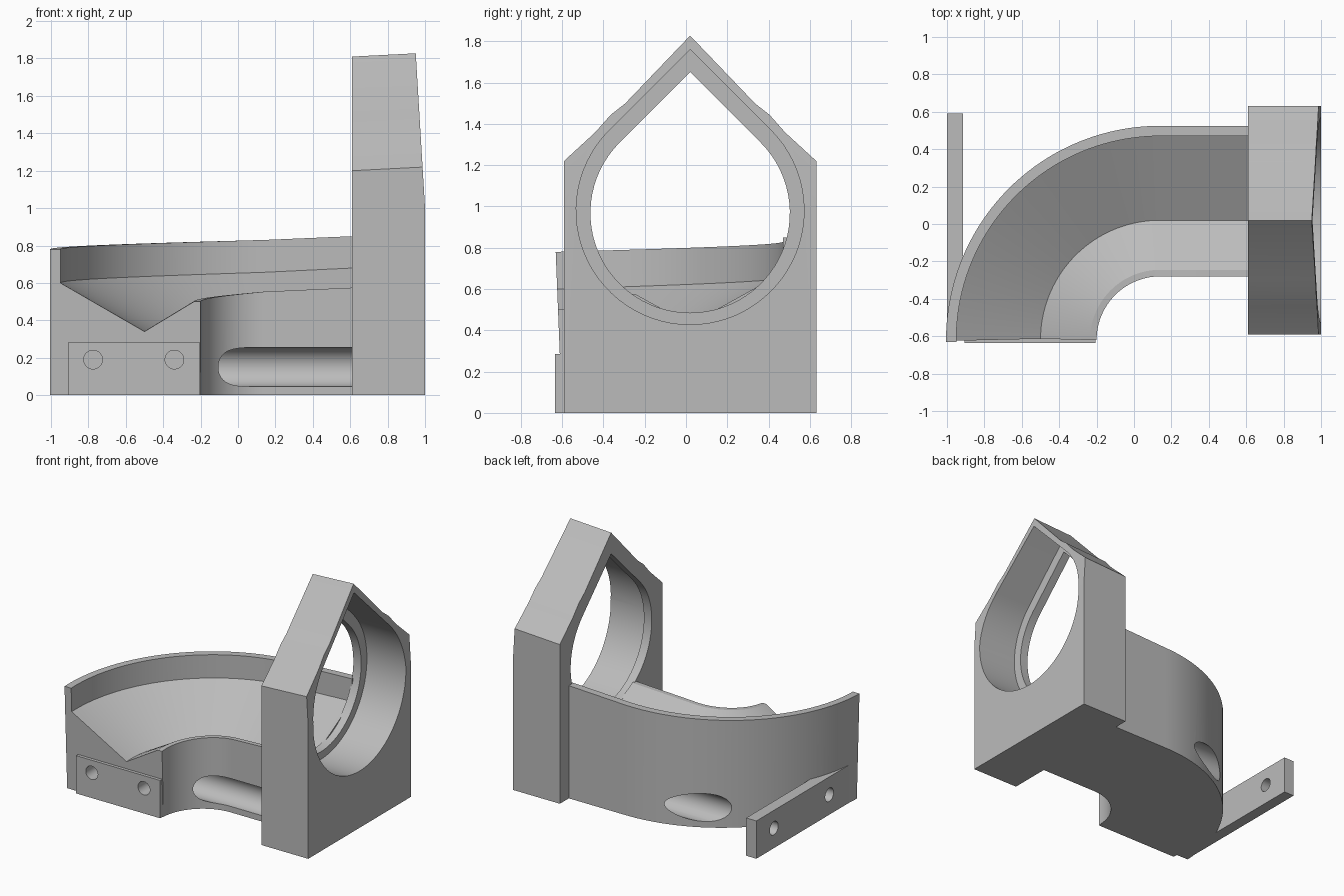
import bpy, bmesh, math
from mathutils import Vector

old = bpy.data.objects.get("Cube")
if old:
    bpy.data.objects.remove(old, do_unlink=True)

grey = bpy.data.materials.new("plain_grey")
grey.use_nodes = True
GREY = (0.5, 0.5, 0.5, 1)
grey.diffuse_color = GREY
grey.node_tree.nodes["Principled BSDF"].inputs["Base Color"].default_value = GREY


def make(name, bm):
    bmesh.ops.recalc_face_normals(bm, faces=bm.faces)
    mesh = bpy.data.meshes.new(name)
    bm.to_mesh(mesh)
    bm.free()
    mesh.materials.append(grey)
    ob = bpy.data.objects.new(name, mesh)
    bpy.context.collection.objects.link(ob)
    return ob


def loft(sections):
    """Skin a closed profile through a list of sections and cap both ends."""
    bm = bmesh.new()
    rings = [[bm.verts.new(p) for p in s] for s in sections]
    n = len(rings[0])
    for a, b in zip(rings, rings[1:]):
        for i in range(n):
            j = (i + 1) % n
            bm.faces.new((a[i], a[j], b[j], b[i]))
    bm.faces.new(rings[0])
    bm.faces.new(rings[-1][::-1])
    return bm


def prism_x(profile, x0, x1):
    return loft([[(x, y, z) for y, z in profile] for x in (x0, x1)])


def block(name, x0, x1, y0, y1, z0, z1):
    return make(name, prism_x([(y0, z0), (y1, z0), (y1, z1), (y0, z1)], x0, x1))


def rod(axis, start, end, a, z, r, n=48):
    """Round cutter along x or y; a is its other horizontal coordinate."""
    circle = [(a + r * math.cos(t), z + r * math.sin(t))
              for t in (math.tau * i / n for i in range(n))]
    rings = [[(s, p, q) if axis == "x" else (p, s, q) for p, q in circle]
             for s in (start, end)]
    return make("rod_cutter", loft(rings))


def cut(ob, cutters):
    for c in cutters:
        c.hide_render = True
        mod = ob.modifiers.new("cut", "BOOLEAN")
        mod.operation = "DIFFERENCE"
        mod.solver = "EXACT"
        mod.object = c
        bpy.context.view_layer.objects.active = ob
        bpy.ops.object.modifier_apply(modifier=mod.name)
        bpy.data.objects.remove(c, do_unlink=True)


def smooth(ob):
    bpy.ops.object.select_all(action="DESELECT")
    ob.select_set(True)
    bpy.context.view_layer.objects.active = ob
    bpy.ops.object.shade_smooth_by_angle(angle=math.radians(25))


# Curved channel: V-floored trough with a raised outer wall, rising to the frame
CX, CY, JOIN = 0.14, -0.62, 0.61


def channel_profile(f):
    top, ledge, groove, lip = 0.78 + 0.07 * f, 0.6 + 0.08 * f, 0.34 + 0.09 * f, 0.5 + 0.075 * f
    return [(0.34, 0), (1.145, 0), (1.145, top), (1.09, top),
            (1.09, ledge), (0.64, groove), (0.375, lip), (0.34, lip)]


sections = []
STEPS = 40
for i in range(STEPS + 1):
    t = math.pi / 2 * (1 - i / STEPS)
    ring = []
    for r, z in channel_profile(0.71 * i / STEPS):
        lean = 0.02 - 0.04 * z if i == 0 else 0
        ring.append((CX - r * math.sin(t), CY + r * math.cos(t) + lean, z))
    sections.append(ring)
sections.append([(JOIN + 0.01, CY + r, z) for r, z in channel_profile(1)])
channel = make("curved_channel", loft(sections))

# Two long access tunnels, side mounting bar and front mounting plate
TUNNELS = (-0.28, 0.38)
FRONT_HOLES = (-0.775, -0.34)
cut(channel, [rod("x", -0.915, JOIN, y, 0.15, 0.105) for y in TUNNELS]
    + [rod("x", -1.1, -0.85, TUNNELS[0], 0.15, 0.05)]
    + [rod("y", -0.7, -0.4, x, 0.19, 0.05) for x in FRONT_HOLES])

bar = block("side_mounting_bar", -1, -0.915, -0.6, 0.59, 0, 0.285)
cut(bar, [rod("x", -1.1, -0.85, y, 0.15, 0.05) for y in TUNNELS])

plate = block("front_mounting_plate", -0.905, -0.205, -0.635, -0.59, 0, 0.285)
cut(plate, [rod("y", -0.7, -0.4, x, 0.19, 0.05) for x in FRONT_HOLES])

# Gabled end frame with a slightly leaning outer face
MID = 0.02
half = [(0.612, 0), (0.612, 1.22), (0.46, 1.36), (0.385, 1.445), (0.315, 1.5)]
outline = ([(MID + y, z) for y, z in half] + [(MID, 1.83)]
           + [(MID - y, z) for y, z in reversed(half)])
bm = prism_x(outline, JOIN, 1)
for v in bm.verts:
    if v.co.x < 0.7 and v.co.z > 1:
        v.co.z -= 0.02
lean_cut = bmesh.ops.bisect_plane(
    bm, geom=bm.verts[:] + bm.edges[:] + bm.faces[:],
    plane_co=Vector((1, 0, 1)), plane_no=Vector((1, 0, 0.06)), clear_outer=True)
bmesh.ops.holes_fill(bm, edges=[e for e in bm.edges if e.is_boundary])
frame = make("end_frame", bm)


# Teardrop bore with a narrower lip at the channel side
def teardrop(r, z, x0, x1, n=56):
    arc = [math.radians(135 + 270 * i / n) for i in range(n + 1)]
    pts = [(MID + r * math.cos(t), z + r * math.sin(t)) for t in arc]
    pts.append((MID, z + r * math.sqrt(2)))
    return make("teardrop_cutter", prism_x(pts, x0, x1))


cut(frame, [teardrop(0.552, 0.98, 0.675, 1.2), teardrop(0.483, 0.968, 0.5, 0.8)])

for part in (channel, bar, plate, frame):
    smooth(part)
